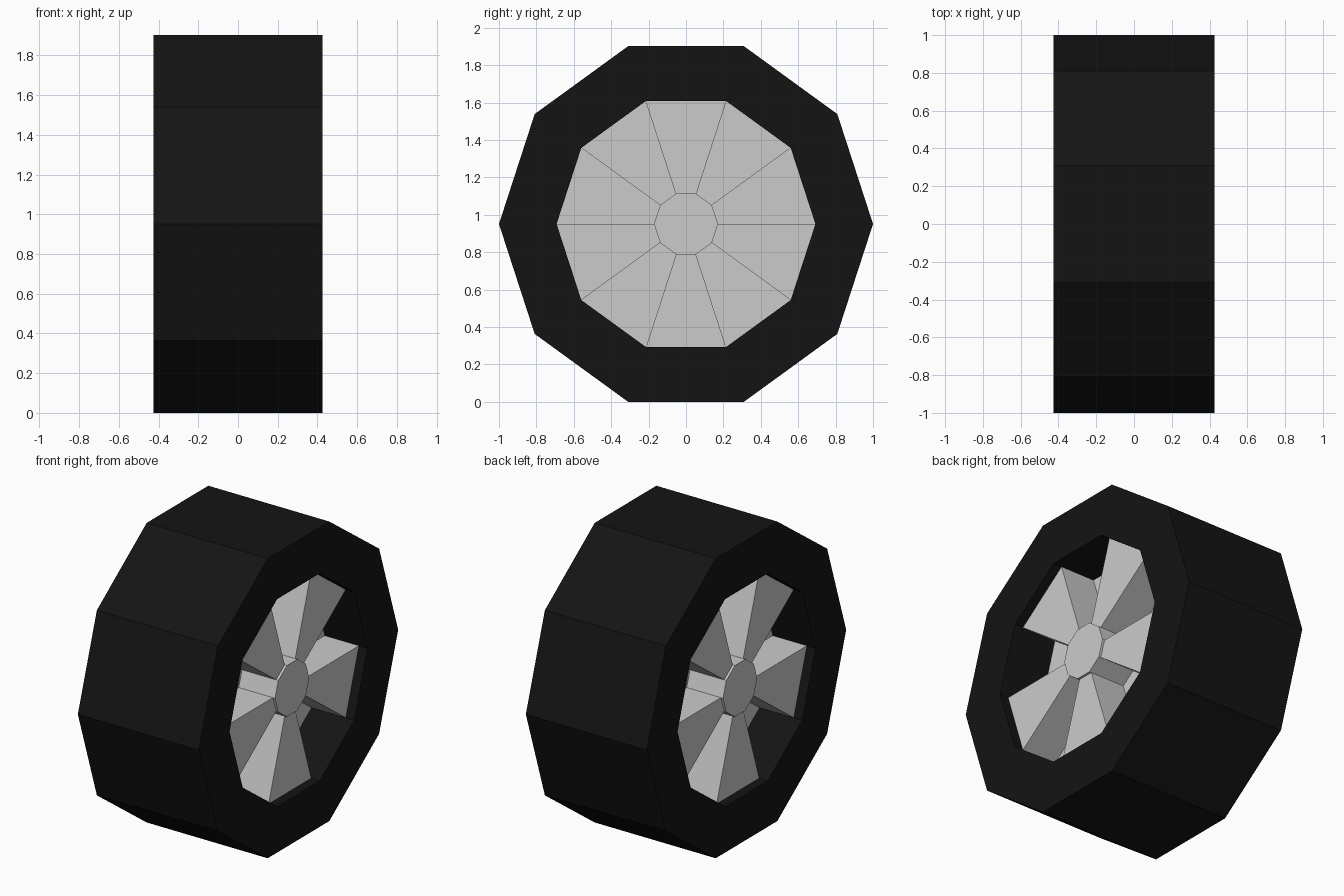
import bpy, bmesh
from math import sin, cos, tau

if "Cube" in bpy.data.objects:
    bpy.data.objects.remove(bpy.data.objects["Cube"])

SIDES = 10
R_TYRE, R_RIM, R_HUB = 1.0, 0.692, 0.171
CENTRE_Z = sin(tau / 5) * R_TYRE


def ring_point(bm, x, r, i):
    a = tau * i / SIDES
    return bm.verts.new((x, r * cos(a), CENTRE_Z + r * sin(a)))


def finish(bm, name, material=None):
    bmesh.ops.recalc_face_normals(bm, faces=bm.faces)
    mesh = bpy.data.meshes.new(name)
    bm.to_mesh(mesh)
    bm.free()
    obj = bpy.data.objects.new(name, mesh)
    bpy.context.collection.objects.link(obj)
    if material:
        mesh.materials.append(material)
    return obj


def revolve(name, profile, material=None):
    """Sweep a closed (x, radius) profile around the axle."""
    bm = bmesh.new()
    rings = [[ring_point(bm, x, r, i) for x, r in profile] for i in range(SIDES)]
    n = len(profile)
    for i in range(SIDES):
        a, b = rings[i], rings[(i + 1) % SIDES]
        for j in range(n):
            k = (j + 1) % n
            bm.faces.new((a[j], a[k], b[k], b[j]))
    return finish(bm, name, material)


def prism(name, outline, half):
    """Extrude an outline of (radius, corner index) along the axle."""
    bm = bmesh.new()
    face = bm.faces.new([ring_point(bm, -half, r, i) for r, i in outline])
    new = bmesh.ops.extrude_face_region(bm, geom=[face])["geom"]
    verts = [g for g in new if isinstance(g, bmesh.types.BMVert)]
    bmesh.ops.translate(bm, verts=verts, vec=(2 * half, 0, 0))
    return finish(bm, name)


# Tyre
rubber = bpy.data.materials.new("rubber")
rubber.diffuse_color = (0.007, 0.007, 0.007, 1)
rubber.use_nodes = True
rubber.node_tree.nodes["Principled BSDF"].inputs["Base Color"].default_value = rubber.diffuse_color
revolve("tyre", [(-0.425, R_TYRE), (0.425, R_TYRE), (0.425, R_RIM), (-0.425, R_RIM)], rubber)

# Hub
prism("hub", [(R_HUB, i) for i in range(SIDES)], 0.38)

# Deep spokes alternating with thin recessed panels
for i in range(SIDES):
    wedge = [(R_HUB, i), (R_RIM, i), (R_RIM, i + 1), (R_HUB, i + 1)]
    if i % 2:
        prism("spoke", wedge, 0.365)
    else:
        prism("recessed_panel", wedge, 0.125)
